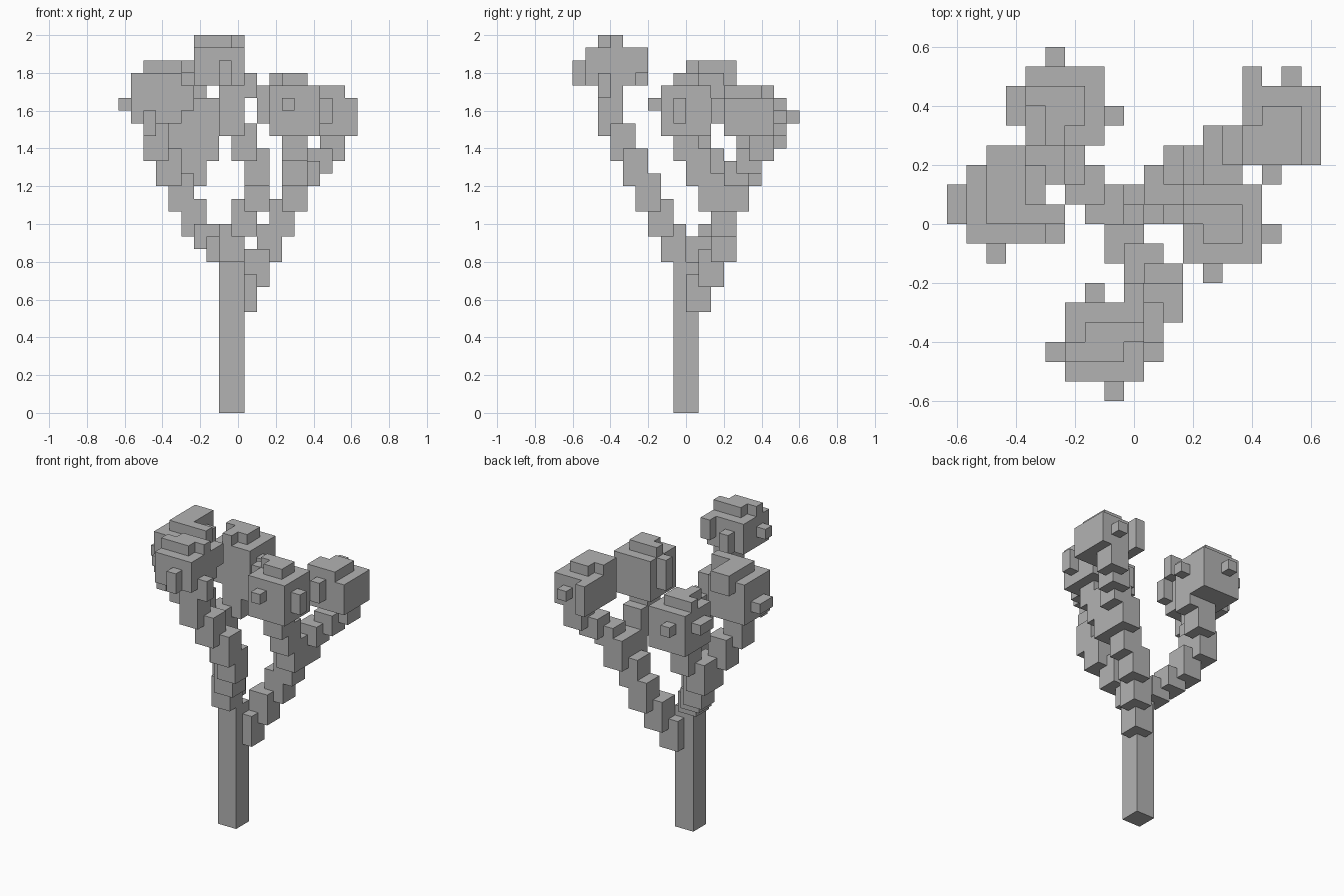
import bpy
import bmesh
from mathutils import Vector

if "Cube" in bpy.data.objects:
    bpy.data.objects.remove(bpy.data.objects["Cube"], do_unlink=True)

UNIT = 1 / 15                      # edge of one block
CENTRE = Vector((9.5, 9, 0))       # middle of the block grid

grey = bpy.data.materials.new("plain_grey")
grey.use_nodes = True
colour = (0.45, 0.45, 0.45, 1)
grey.diffuse_color = colour
grey.node_tree.nodes["Principled BSDF"].inputs["Base Color"].default_value = colour

parts = {}      # part name -> set of blocks
taken = set()   # every block already used

COMPASS = {
    "up": (0, 0), "east": (1, 0), "west": (-1, 0), "south": (0, -1),
    "northeast": (1, 1), "northwest": (-1, 1),
    "southeast": (1, -1), "southwest": (-1, -1),
}


def fill(part, corner, wide=1, deep=1, tall=1):
    """Add a box of blocks to a part."""
    x, y, z = corner
    cells = {(x + i, y + j, z + k)
             for i in range(wide) for j in range(deep) for k in range(tall)}
    parts.setdefault(part, set()).update(cells - taken)
    taken.update(cells)


def limb(part, start, steps, rise=2, tall=3):
    """A staircase of square posts following compass steps."""
    x, y, z = start
    fill(part, start, wide=2, deep=2, tall=tall)
    for step in steps.split():
        dx, dy = COMPASS[step]
        x, y, z = x + dx, y + dy, z + rise
        fill(part, (x, y, z), wide=2, deep=2, tall=tall)


def foliage(part, corner, tall):
    """A leaf clump; returns a helper that adds buds relative to its corner."""
    fill(part, corner, wide=4, deep=4, tall=tall)

    def bud(x, y, z, **size):
        place = Vector(corner) + Vector((x, y, z))
        fill(part, tuple(int(v) for v in place), **size)
    return bud


def build(part, cells):
    """Skin the blocks of one part, leaving out hidden faces."""
    bm = bmesh.new()
    for cell in cells:
        base = Vector(cell)
        for axis in range(3):
            u, v = Vector(), Vector()
            u[(axis + 1) % 3] = 1
            v[(axis + 2) % 3] = 1
            for side in (0, 1):
                beside = list(cell)
                beside[axis] += 2 * side - 1
                if tuple(beside) in taken:
                    continue
                o = base.copy()
                o[axis] += side
                loop = [o, o + u, o + u + v, o + v]
                if not side:
                    loop.reverse()
                bm.faces.new([bm.verts.new((p - CENTRE) * UNIT) for p in loop])
    bmesh.ops.remove_doubles(bm, verts=bm.verts[:], dist=UNIT / 100)
    bmesh.ops.dissolve_limit(bm, angle_limit=0.01, verts=bm.verts[:], edges=bm.edges[:])
    mesh = bpy.data.meshes.new(part)
    bm.to_mesh(mesh)
    bm.free()
    mesh.materials.append(grey)
    bpy.context.collection.objects.link(bpy.data.objects.new(part, mesh))


# Trunk
fill("trunk", (8, 8, 0), wide=2, deep=2, tall=12)

# Limbs
limb("front_limb", (8, 7, 12), "southeast southeast south southwest southwest up")
limb("right_limb", (7, 9, 12), "northwest northwest", rise=1, tall=2)
limb("right_side_limb", (5, 11, 14), "west southwest southwest")
limb("right_back_limb", (5, 11, 14), "northwest northeast east")
limb("left_limb", (9, 9, 8), "northeast northeast east")
limb("left_side_limb", (12, 11, 14), "southeast south south")
limb("left_back_limb", (12, 11, 14), "northeast")
limb("left_back_twig", (14, 12, 18), "northeast northeast", rise=1, tall=2)

# Front clump
bud = foliage("front_foliage", (6, 1, 26), tall=3)
bud(0, 1, 3, wide=3)
bud(1, 2, 3, wide=3)
bud(-1, 1, 1)
bud(4, 1, -1, tall=2)
bud(2, -1, 0, tall=2)
bud(1, 4, 0, tall=2)
bud(3, 4, 1, tall=2)

# Right side clump
bud = foliage("right_side_foliage", (1, 8, 23), tall=4)
bud(1, 1, 4, wide=2, deep=4)
bud(3, 1, 4, wide=2)
bud(1, 4, 3, wide=2)
bud(4, 1, 3)
bud(-1, 1, 1, deep=2)
bud(1, -1, -1, tall=2)
bud(4, 0, 1, tall=2)

# Right back clump
bud = foliage("right_back_foliage", (4, 13, 21), tall=4)
bud(0, 2, 4, wide=3)
bud(1, 1, 4, wide=2)
bud(1, 0, 4)
bud(-1, 1, 2, deep=2)
bud(4, 1, 2)
bud(1, 4, 2)

# Left side clump
bud = foliage("left_side_foliage", (12, 7, 22), tall=4)
bud(0, 2, 4, wide=3)
bud(1, 1, 4, wide=2)
bud(-1, 2, 1, tall=3)
bud(4, 1, 1, tall=2)
bud(1, -1, 2)

# Left back clump
bud = foliage("left_back_foliage", (15, 12, 22), tall=3)
bud(0, 0, 3, wide=3, deep=2)
bud(1, 2, 3, wide=2)
bud(0, 4, 0, tall=3)
bud(2, 4, 1)
bud(1, -1, 1, tall=2)

for part, cells in parts.items():
    build(part, cells)
